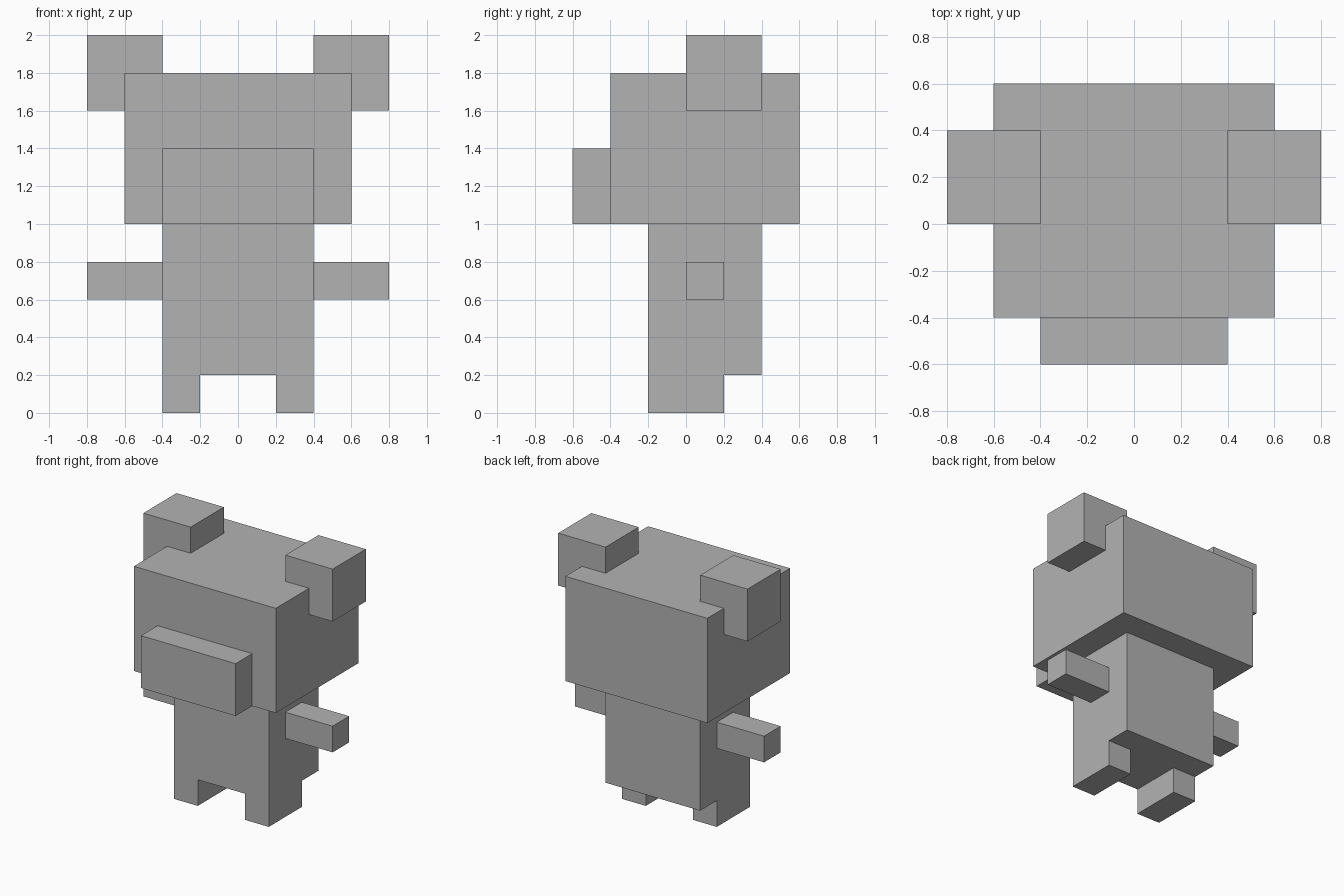
import bpy
import bmesh
from mathutils import Vector

cube = bpy.data.objects.get("Cube")
if cube:
    bpy.data.objects.remove(cube, do_unlink=True)

# Single plain grey
grey = bpy.data.materials.new("plain grey")
grey.use_nodes = True
color = (0.45, 0.45, 0.45, 1)
grey.diffuse_color = color
for node in grey.node_tree.nodes:
    if node.type == "BSDF_PRINCIPLED":
        node.inputs["Base Color"].default_value = color


def box(name, low, high):
    """Flat-faced box between two opposite corners."""
    low, high = Vector(low), Vector(high)
    bm = bmesh.new()
    bmesh.ops.create_cube(bm, size=1)
    bmesh.ops.scale(bm, vec=high - low, verts=bm.verts)
    mesh = bpy.data.meshes.new(name)
    bm.to_mesh(mesh)
    bm.free()
    mesh.materials.append(grey)
    obj = bpy.data.objects.new(name, mesh)
    obj.location = (low + high) / 2
    bpy.context.collection.objects.link(obj)
    return obj


def pair(name, low, high):
    """Matching boxes on the left (+x) and right (-x)."""
    box("left_" + name, low, high)
    box("right_" + name, (-high[0], *low[1:]), (-low[0], *high[1:]))


# Head, muzzle and torso
box("head", (-0.6, -0.4, 1.0), (0.6, 0.6, 1.8))
box("muzzle", (-0.4, -0.6, 1.0), (0.4, -0.4, 1.4))
box("torso", (-0.4, -0.2, 0.2), (0.4, 0.4, 1.0))

# Ears, arms and legs
pair("ear", (0.4, 0.0, 1.6), (0.8, 0.4, 2.0))
pair("arm", (0.4, 0.0, 0.6), (0.8, 0.2, 0.8))
pair("leg", (0.2, -0.2, 0.0), (0.4, 0.2, 0.2))
